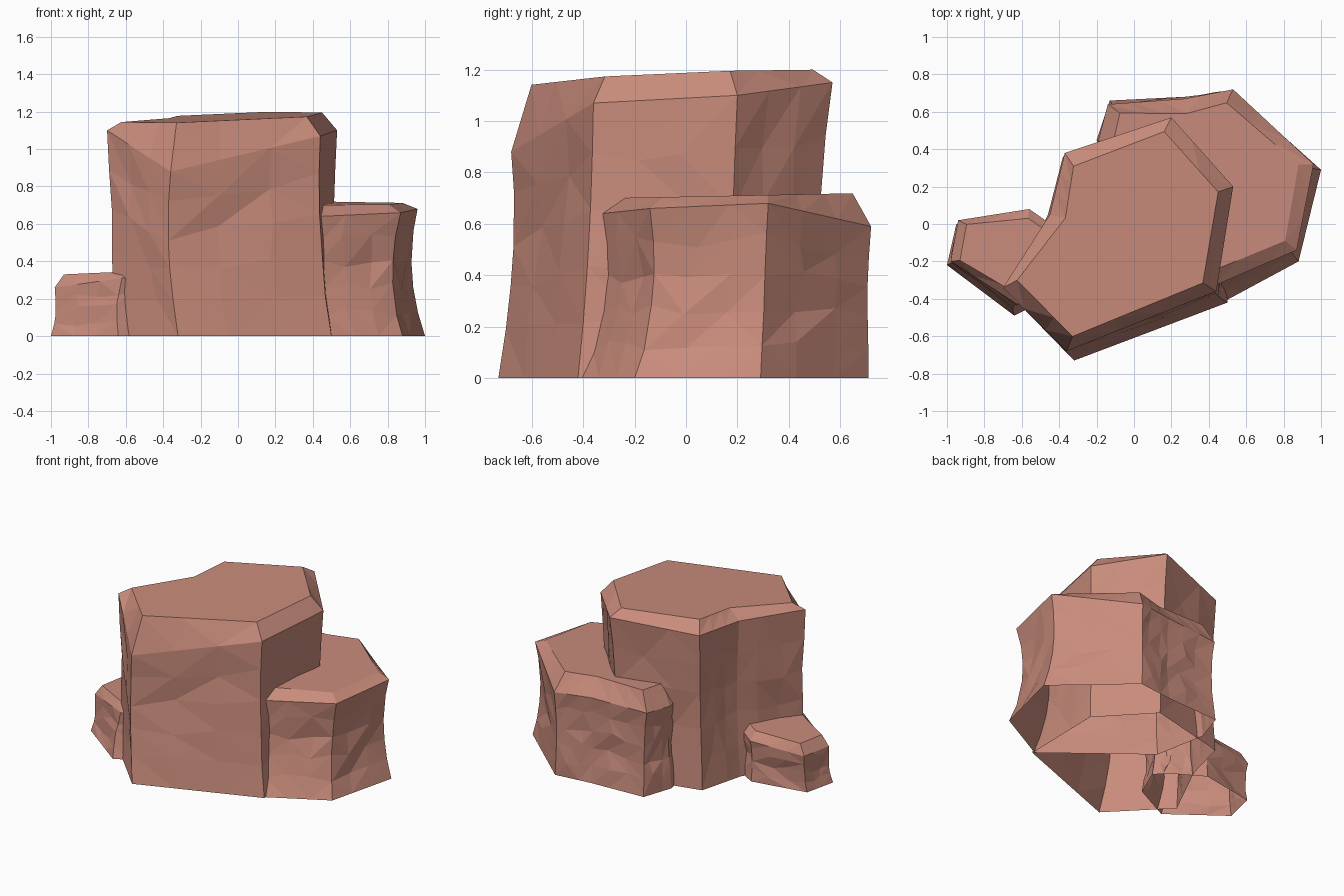
import bpy, bmesh, math, random
from mathutils import Vector

if "Cube" in bpy.data.objects:
    bpy.data.objects.remove(bpy.data.objects["Cube"])

stone = bpy.data.materials.new("red_stone")
stone.diffuse_color = (0.58, 0.26, 0.20, 1)
stone.use_nodes = True
stone.node_tree.nodes["Principled BSDF"].inputs["Base Color"].default_value = stone.diffuse_color


def make_rock(name, corners, cap_plane, inset, pinch, rough, seed, seg=3, levels=5):
    """Loft a chipped pillar, open below. Corners run counter-clockwise:
    (base x, base y, shoulder x, y, z[, waist shift x, y])."""
    rng = random.Random(seed)
    n = len(corners)
    cx = sum(c[2] for c in corners) / n
    cy = sum(c[3] for c in corners) / n
    a, b, c0 = cap_plane
    bm = bmesh.new()
    rings = []
    # Side rings, pinched slightly at the waist and roughened
    for lv in range(levels + 1):
        t = lv / levels
        waist = math.sin(math.pi * t)
        pts = []
        for bx, by, sx, sy, sz, *shift in corners:
            p = Vector((bx + (sx - bx) * t, by + (sy - by) * t, sz * t))
            out = Vector((p.x - cx, p.y - cy, 0)).normalized()
            p -= out * pinch * waist
            if shift:
                p += Vector((*shift, 0)) * waist
            pts.append(p)
        ring = []
        for i in range(n):
            p, q = pts[i], pts[(i + 1) % n]
            side = q - p
            normal = Vector((side.y, -side.x, 0)).normalized()
            for k in range(seg):
                v = p.lerp(q, k / seg)
                inner = 0 < lv < levels
                amount = rough * (1 if inner and k else 0.35 if inner else 0)
                v = v + normal * rng.uniform(-amount, amount)
                if inner:
                    v.z += rng.uniform(-1, 1) * rough * 2
                    if k:
                        v += side.normalized() * rng.uniform(-1, 1) * min(rough * 2, side.length * 0.1)
                ring.append(bm.verts.new(v))
        rings.append(ring)
    # Bevelled rim up to the flat cap
    cap_pts = []
    for c in corners:
        d = Vector((cx - c[2], cy - c[3])).normalized() * inset
        x, y = c[2] + d.x, c[3] + d.y
        cap_pts.append(Vector((x, y, c0 + a * x + b * y)))
    cap = []
    for i in range(n):
        for k in range(seg):
            cap.append(bm.verts.new(cap_pts[i].lerp(cap_pts[(i + 1) % n], k / seg)))
    rings.append(cap)
    m = n * seg
    for lo, hi in zip(rings, rings[1:]):
        for i in range(m):
            j = (i + 1) % m
            q = [lo[i], lo[j], hi[j], hi[i]]
            if rng.random() < 0.5:
                bm.faces.new((q[0], q[1], q[2]))
                bm.faces.new((q[0], q[2], q[3]))
            else:
                bm.faces.new((q[0], q[1], q[3]))
                bm.faces.new((q[1], q[2], q[3]))
    bm.faces.new(cap)
    me = bpy.data.meshes.new(name)
    bm.to_mesh(me)
    bm.free()
    me.materials.append(stone)
    ob = bpy.data.objects.new(name, me)
    bpy.context.collection.objects.link(ob)
    return ob


# Tall centre rock
make_rock("tall_rock", [
    (-0.32, -0.73, -0.36, -0.68, 0.88, -0.04, 0.01),
    (0.50, -0.42, 0.44, -0.36, 1.07, -0.01, 0),
    (0.51, 0.17, 0.53, 0.20, 1.10, 0.01, 0),
    (0.20, 0.50, 0.20, 0.57, 1.15),
    (-0.38, 0.36, -0.37, 0.38, 1.10),
    (-0.46, 0.05, -0.45, 0.05, 1.10),
    (-0.67, -0.37, -0.70, -0.34, 1.10, -0.01, 0),
], (0.03, 0.04, 1.175), 0.085, 0.025, 0.012, 4)

# Medium rock at the back right, partly buried in the tall one
make_rock("medium_rock", [
    (0.49, -0.41, 0.43, -0.33, 0.64, -0.01, 0.03),
    (0.88, -0.20, 0.87, -0.14, 0.66, -0.035, 0.03),
    (1.00, 0.29, 0.96, 0.32, 0.68, -0.03, 0),
    (0.53, 0.71, 0.53, 0.72, 0.59, 0, 0.01),
    (0.27, 0.68, 0.27, 0.67, 0.60),
    (-0.13, 0.66, -0.14, 0.64, 0.59),
    (-0.20, 0.45, -0.19, 0.45, 0.58),
    (-0.13, 0.08, -0.13, 0.08, 0.62),
], (0.0, 0.02, 0.706), 0.08, 0.02, 0.013, 7)

# Small rock at the left, partly buried in the tall one
make_rock("small_rock", [
    (-1.00, -0.22, -0.98, -0.20, 0.26),
    (-0.64, -0.49, -0.62, -0.43, 0.31, -0.02, 0),
    (-0.36, -0.35, -0.38, -0.34, 0.31),
    (-0.27, -0.14, -0.29, -0.14, 0.31),
    (-0.34, -0.06, -0.36, -0.06, 0.31),
    (-0.56, 0.07, -0.56, 0.08, 0.29),
    (-0.95, 0.00, -0.94, 0.02, 0.26),
], (0.045, 0.0, 0.372), 0.05, 0.015, 0.011, 11, levels=4)
